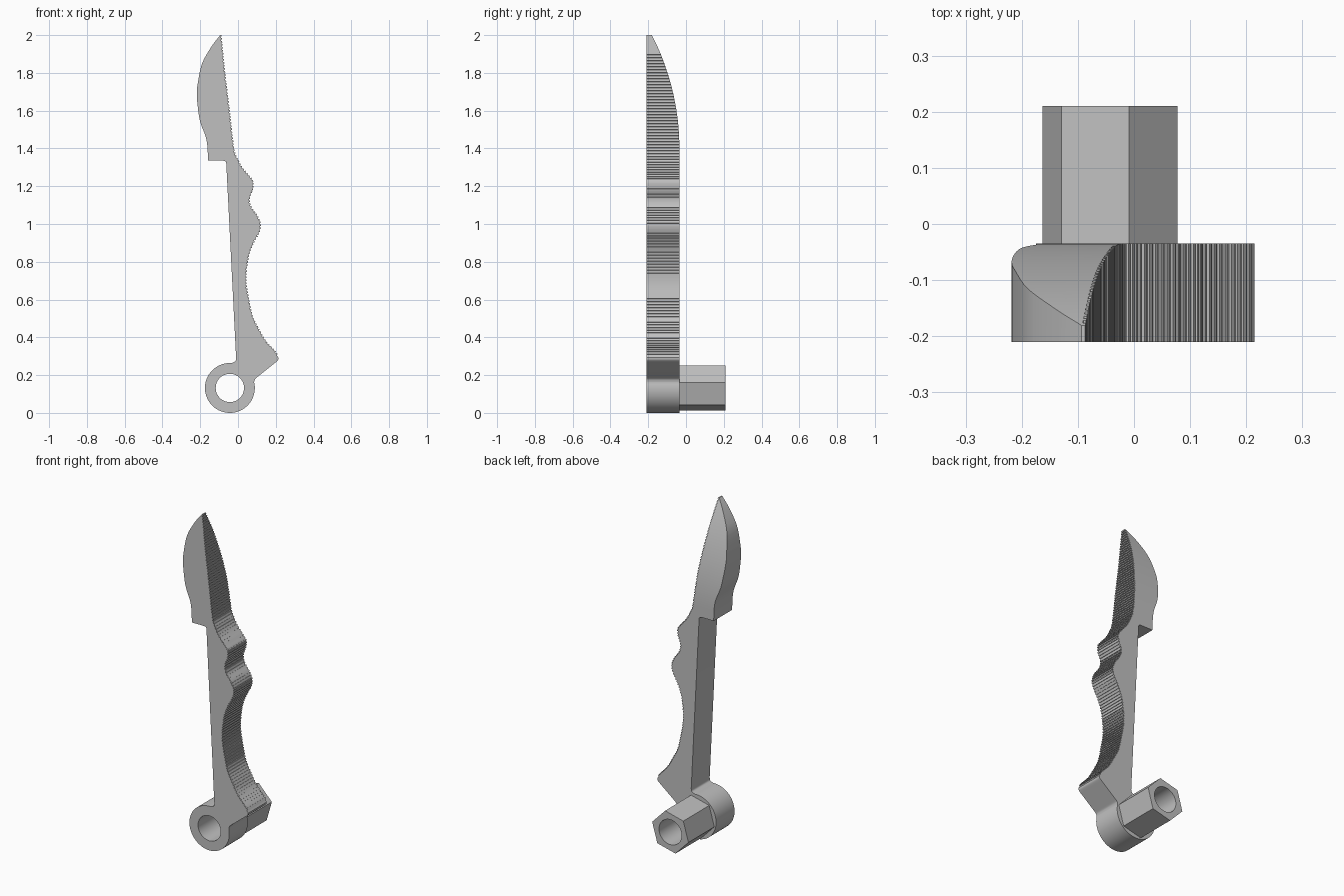
import bpy, bmesh
from math import sin, cos, radians
from mathutils import Vector

old = bpy.data.objects.get("Cube")
if old:
    bpy.data.objects.remove(old)

grey = bpy.data.materials.new("plain grey")
grey.use_nodes = True
COLOUR = (0.53, 0.53, 0.53, 1)
grey.diffuse_color = COLOUR
grey.node_tree.nodes["Principled BSDF"].inputs["Base Color"].default_value = COLOUR

CENTRE = Vector((-0.043, 0.132))
FRONT, MID, BACK = -0.21, -0.035, 0.21


def arc(radius, start, end, steps):
    """Points on a circle about the ring centre, angles in degrees."""
    angles = [radians(start + (end - start) * i / steps) for i in range(steps + 1)]
    return [CENTRE + radius * Vector((cos(a), sin(a))) for a in angles]


def spline(points, steps=12):
    """Smooth curve through the points."""
    p = [Vector(q) for q in points]
    p = [p[0]] + p + [p[-1]]
    curve = []
    for a, b, c, d in zip(p, p[1:], p[2:], p[3:]):
        for i in range(steps):
            t = i / steps
            curve.append(b + (c - a) * t / 2 + (a * 2 - b * 5 + c * 4 - d) * t**2 / 2
                         + (b * 3 - a - c * 3 + d) * t**3 / 2)
    return curve + [p[-1]]


def resample(curve, pitch):
    """Evenly spaced points along a curve."""
    result, travelled = [curve[0]], 0
    for a, b in zip(curve, curve[1:]):
        length = (b - a).length
        while length and travelled + length >= pitch * len(result):
            result.append(a.lerp(b, (pitch * len(result) - travelled) / length))
        travelled += length
    return result


def serrate(curve, pitch=0.016, depth=0.005):
    """Cut fine square grooves into an edge that runs downwards."""
    points = resample(curve, pitch / 2)
    result = []
    for i, (a, b) in enumerate(zip(points, points[1:])):
        d = (b - a).normalized()
        inward = Vector((d.y, -d.x)) * (depth if i % 2 else 0)
        result += [a + inward, b + inward]
    return result


def extrude_profile(name, outer, hole, y0, y1):
    """Plate with a hole, drawn in x and z and extruded along y."""
    bm = bmesh.new()
    edges = []
    for loop in (outer, hole):
        verts = [bm.verts.new((p.x, y0, p.y)) for p in loop]
        edges += [bm.edges.new((v, verts[i - 1])) for i, v in enumerate(verts)]
    bmesh.ops.triangle_fill(bm, edges=edges, use_beauty=True)
    ext = bmesh.ops.extrude_face_region(bm, geom=bm.faces[:])
    for v in ext["geom"]:
        if isinstance(v, bmesh.types.BMVert):
            v.co.y = y1
    bmesh.ops.recalc_face_normals(bm, faces=bm.faces[:])
    mesh = bpy.data.meshes.new(name)
    obj = bpy.data.objects.new(name, mesh)
    bpy.context.collection.objects.link(obj)
    mesh.materials.append(grey)
    return obj, bm


def finish(obj, bm):
    bm.to_mesh(obj.data)
    bm.free()
    bpy.ops.object.select_all(action="DESELECT")
    obj.select_set(True)
    bpy.context.view_layer.objects.active = obj
    bpy.ops.object.shade_smooth_by_angle(angle=radians(25))


# Grooved finger edge, from the tip down to the heel
finger_edge = spline([
    (-.087, 2), (-.066, 1.79), (-.045, 1.62), (-.02, 1.405), (0, 1.345),
    (.024, 1.3), (.06, 1.257), (.082, 1.225), (.079, 1.18), (.063, 1.135),
    (.072, 1.09), (.104, 1.045), (.122, .997), (.112, .95), (.087, .905),
    (.062, .843), (.049, .77), (.045, .69), (.06, .6), (.08, .51),
    (.115, .44), (.15, .38), (.2, .325), (.214, .3)])
heel = spline([(.215, .292), (.212, .28), (.2, .268)], 4)
heel += spline([(.1, .188), (.09, .178), (.086, .165)], 4)

# Ring outline, then the straight handle edge and the curved blade edge
ring = arc(0.132, 13, -274, 64)
handle_edge = spline([(-.024, .268), (-.013, .275), (-.01, .29)], 4)
handle_edge += spline([(-.062, 1.318), (-.065, 1.33), (-.077, 1.335)], 4)
blade_edge = spline([
    (-.159, 1.335), (-.162, 1.41), (-.172, 1.465), (-.2, 1.54), (-.213, 1.62),
    (-.218, 1.687), (-.213, 1.745), (-.19, 1.85), (-.14, 1.94), (-.094, 2)], 5)

hole = arc(0.075, 0, 352.5, 47)
outline = serrate(finger_edge) + heel + ring + handle_edge + blade_edge
clean = [p for i, p in enumerate(outline) if (p - outline[i - 1]).length > 1e-5]
body, bm = extrude_profile("knife_body", clean, hole, FRONT, MID)

# Round the back of the blade towards the tip
START, RADIUS, SLICES = 1.4, 1.31, 24
for i in range(SLICES):
    z = START + (2 - START) * i / SLICES
    bmesh.ops.bisect_plane(bm, geom=bm.verts[:] + bm.edges[:] + bm.faces[:],
                           plane_co=(0, 0, z), plane_no=(0, 0, 1), dist=1e-5)
for v in bm.verts:
    if v.co.y > MID - 0.001 and v.co.z > START:
        v.co.y = MID - RADIUS + (RADIUS**2 - (v.co.z - START)**2) ** 0.5
finish(body, bm)

# Hexagonal sleeve behind the ring
sleeve, bm = extrude_profile("hex_sleeve", arc(0.124, 14, 314, 5), hole, MID, BACK)
finish(sleeve, bm)
